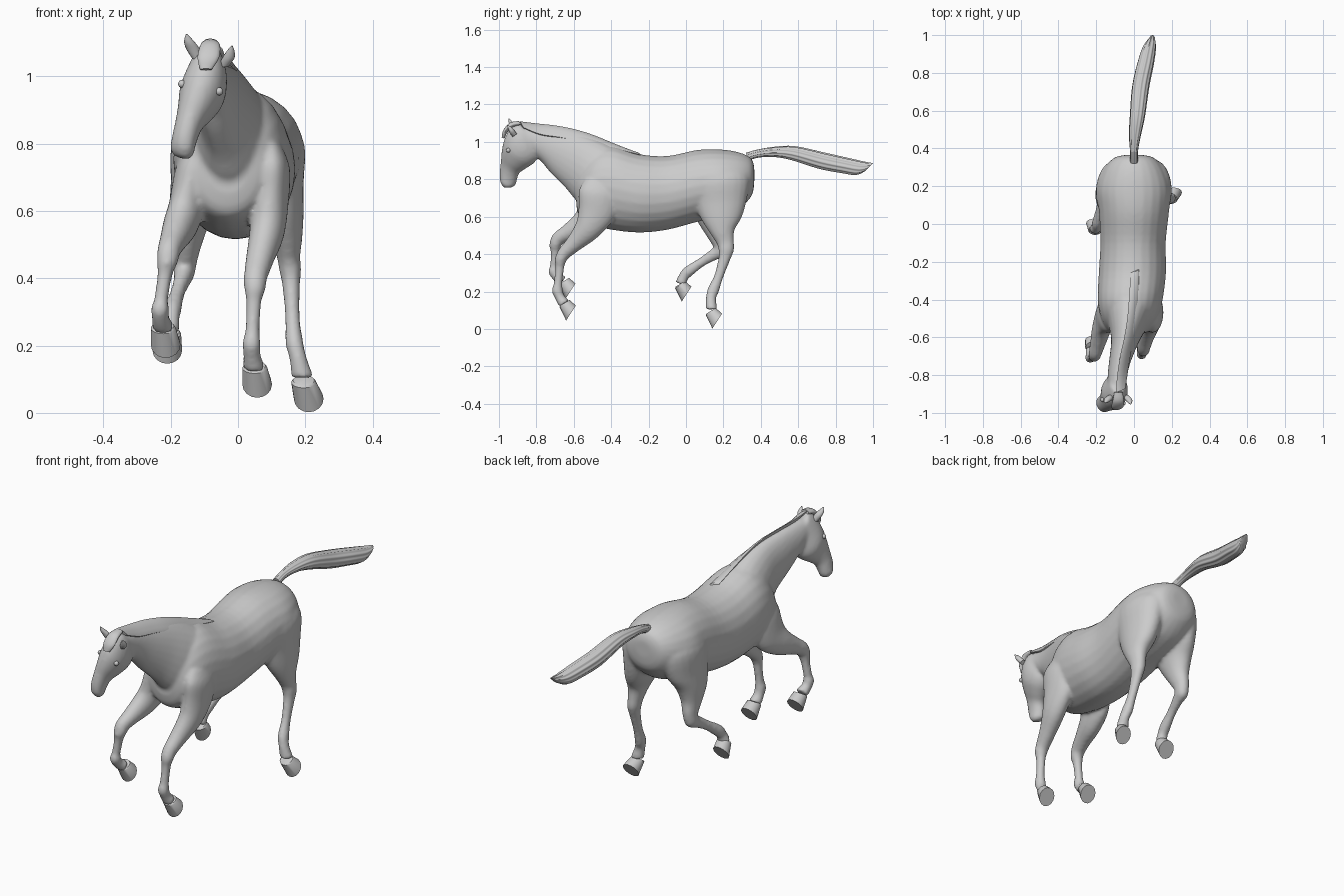
import bpy, bmesh, math
from mathutils import Vector as V


def catmull(p, i, t):
    """Smooth interpolation of a list of number tuples."""
    n = len(p) - 1
    q = [p[max(0, min(n, i + k))] for k in (-1, 0, 1, 2)]
    return [0.5 * (2 * b + (c - a) * t + (2 * a - 5 * b + 4 * c - d) * t * t
                   + (3 * b - a - 3 * c + d) * t ** 3) for a, b, c, d in zip(*q)]


def loft(bm, stations, sides=24, steps=4, axis=(1, 0, 0), ridges=0, depth=0.0):
    """Skin elliptical rings; station = upper point, lower point, half width."""
    flat = [(*a, *b, w) for a, b, w in stations]
    rows = [catmull(flat, i, k / steps) for i in range(len(flat) - 1) for k in range(steps)]
    rows.append(flat[-1])
    ax, rings = V(axis).normalized(), []
    for r in rows:
        a, b, w = V(r[:3]), V(r[3:6]), r[6]
        mid, half = (a + b) / 2, (a - b) / 2
        ring = []
        for j in range(sides):
            t = math.tau * j / sides
            s = 1 + depth * math.cos(ridges * t)
            ring.append(bm.verts.new(mid + s * (half * math.cos(t) + ax * w * math.sin(t))))
        rings.append(ring)
    faces = [bm.faces.new(rings[0]), bm.faces.new(rings[-1])]
    for r, q in zip(rings, rings[1:]):
        for j in range(sides):
            k = (j + 1) % sides
            faces.append(bm.faces.new((r[j], r[k], q[k], q[j])))
    bmesh.ops.recalc_face_normals(bm, faces=faces)


def limb(bm, pts, **kw):
    """Loft along a path of (x, y, z, half width, half depth)."""
    st = []
    for i, (x, y, z, w, d) in enumerate(pts):
        p, q = pts[max(0, i - 1)], pts[min(len(pts) - 1, i + 1)]
        n = V((0, -(q[2] - p[2]), q[1] - p[1])).normalized() * d
        c = V((x, y, z))
        st.append((c - n, c + n, w))
    loft(bm, st, **kw)


def finish(name, bm, angle=50):
    me = bpy.data.meshes.new(name)
    bm.to_mesh(me)
    bm.free()
    ob = bpy.data.objects.new(name, me)
    bpy.context.collection.objects.link(ob)
    bpy.ops.object.select_all(action='DESELECT')
    ob.select_set(True)
    bpy.context.view_layer.objects.active = ob
    bpy.ops.object.shade_smooth_by_angle(angle=math.radians(angle))
    return ob


def plane(rows):
    """Rows of x, y1, z1, y2, z2, half width -> loft stations."""
    return [((x, a, b), (x, c, d), w) for x, a, b, c, d, w in rows]


body = bmesh.new()

# torso
loft(body, plane([
    (0, .365, .87, .365, .78, .05), (0, .345, .915, .35, .71, .11),
    (0, .28, .945, .28, .64, .165), (0, .18, .96, .18, .60, .195),
    (0, .06, .957, .06, .572, .185), (-.005, -.1, .925, -.1, .53, .173),
    (-.008, -.25, .935, -.25, .515, .178), (-.02, -.4, .98, -.4, .53, .172),
    (-.025, -.5, .95, -.5, .555, .15), (-.03, -.565, .86, -.565, .59, .11),
    (-.03, -.585, .78, -.585, .65, .06)]))

# neck
loft(body, plane([
    (-.01, -.27, .935, -.42, .62, .10), (-.02, -.38, .975, -.52, .64, .13),
    (-.03, -.47, 1.015, -.59, .69, .105), (-.045, -.58, 1.05, -.645, .755, .076),
    (-.07, -.70, 1.07, -.72, .83, .06), (-.085, -.80, 1.08, -.765, .885, .053),
    (-.09, -.88, 1.085, -.81, .93, .05)]))

# head, turned and tilted to one side
loft(body, plane([
    (-.085, -.89, 1.10, -.80, 1.0, .042), (-.09, -.94, 1.075, -.79, .925, .06),
    (-.107, -.972, 1.01, -.815, .885, .068), (-.125, -.985, .95, -.86, .855, .055),
    (-.145, -.99, .89, -.893, .83, .042), (-.16, -.997, .83, -.905, .79, .038),
    (-.166, -.992, .785, -.915, .765, .036), (-.166, -.975, .758, -.935, .755, .02)]),
    axis=(1, -.2, -.2))

# front legs
limb(body, [
    (.095, -.45, .78, .04, .09), (.10, -.465, .72, .055, .11), (.095, -.48, .62, .055, .10),
    (.085, -.53, .53, .052, .07), (.065, -.60, .455, .042, .046), (.052, -.655, .40, .035, .035),
    (.05, -.672, .365, .031, .031), (.047, -.675, .33, .023, .024), (.043, -.683, .25, .021, .023),
    (.04, -.688, .205, .027, .03), (.042, -.675, .17, .026, .026), (.048, -.652, .135, .034, .031)])
limb(body, [
    (-.12, -.45, .78, .04, .09), (-.13, -.465, .72, .057, .11), (-.15, -.49, .62, .055, .10),
    (-.17, -.55, .56, .052, .07), (-.19, -.63, .515, .042, .046), (-.205, -.685, .48, .035, .037),
    (-.21, -.70, .445, .031, .031), (-.217, -.70, .41, .023, .024), (-.228, -.705, .34, .021, .022),
    (-.232, -.708, .31, .027, .029), (-.23, -.692, .28, .026, .026), (-.222, -.66, .255, .034, .031)])

# hind legs
limb(body, [
    (.09, .17, .88, .06, .11), (.10, .175, .80, .097, .165), (.115, .185, .68, .08, .14),
    (.13, .19, .59, .065, .108), (.145, .195, .52, .046, .066), (.15, .21, .465, .035, .047),
    (.155, .215, .425, .033, .042), (.158, .205, .375, .026, .032), (.162, .175, .28, .022, .025),
    (.168, .145, .205, .027, .031), (.178, .134, .165, .026, .027), (.192, .137, .105, .034, .03)])
limb(body, [
    (-.09, .17, .88, .06, .11), (-.10, .17, .80, .097, .165), (-.12, .165, .68, .08, .14),
    (-.14, .155, .59, .065, .10), (-.15, .17, .51, .046, .062), (-.155, .185, .455, .035, .046),
    (-.16, .18, .415, .032, .04), (-.165, .145, .395, .026, .031), (-.18, .08, .355, .022, .025),
    (-.195, .01, .305, .027, .03), (-.2, -.015, .275, .026, .027), (-.206, -.028, .24, .034, .03)])

# merge the lofts into one skin
skin = finish("body", body)
rm = skin.modifiers.new("merge", 'REMESH')
rm.mode = 'VOXEL'
rm.voxel_size = .009
rm.use_smooth_shade = True
sm = skin.modifiers.new("soften", 'SMOOTH')
sm.factor = .5
sm.iterations = 6

# hooves: x, y, z of the sole centre and x of the coronet
for name, cx, x, y, z in [("front_hoof_right", .05, .057, -.615, .085),
                          ("front_hoof_left", -.222, -.215, -.617, .203),
                          ("hind_hoof_right", .195, .21, .167, .042),
                          ("hind_hoof_left", -.206, -.21, .003, .186)]:
    bm = bmesh.new()
    loft(bm, [((cx, y - .058, z + .04), (cx, y - .008, z + .07), .032),
              ((cx, y - .061, z + .032), (cx, y - .004, z + .066), .037),
              ((x, y - .026, z - .04), (x, y + .026, z + .04), .044)], sides=16, steps=1)
    finish(name, bm, 40)

# tail
bm = bmesh.new()
loft(bm, plane([
    (0, .32, .94, .33, .90, .02), (0, .38, .957, .39, .917, .02), (.005, .47, .972, .47, .92, .03),
    (.018, .58, .975, .56, .905, .038), (.035, .74, .94, .71, .858, .043),
    (.06, .86, .913, .83, .835, .042), (.08, .95, .893, .91, .824, .034),
    (.097, 1.0, .885, .96, .845, .014)]), sides=48, ridges=11, depth=.07)
finish("tail", bm, 60)

# mane, falling to one side of the crest
bm = bmesh.new()
crest = [(-.005, -.26, .937, .008), (-.012, -.38, .985, .03), (-.022, -.5, 1.033, .055),
         (-.038, -.6, 1.063, .06), (-.06, -.7, 1.082, .06), (-.075, -.8, 1.093, .055),
         (-.082, -.89, 1.105, .03)]
loft(bm, [((x - .012, y, z + .004), (x + .028 + .25 * d, y + .02, z - d), .009)
          for x, y, z, d in crest], sides=16, axis=(.8, 0, .6), ridges=5, depth=.06)
finish("mane", bm)

# forelock
bm = bmesh.new()
limb(bm, [(-.082, -.89, 1.10, .022, .012), (-.083, -.935, 1.09, .03, .014),
          (-.088, -.967, 1.055, .032, .012), (-.095, -.978, 1.02, .018, .008)], sides=16)
finish("forelock", bm)

# ears
for name, pts in [("ear_left", [(-.122, -.915, 1.055, .016, .014), (-.135, -.925, 1.083, .02, .014),
                                (-.146, -.938, 1.105, .014, .01), (-.153, -.948, 1.125, .002, .002)]),
                  ("ear_right", [(-.04, -.915, 1.035, .016, .014), (-.028, -.93, 1.055, .018, .014),
                                 (-.022, -.942, 1.073, .012, .01), (-.018, -.955, 1.09, .002, .002)])]:
    bm = bmesh.new()
    limb(bm, pts, sides=12)
    finish(name, bm)

# eyes
for name, loc in [("eye_left", (-.166, -.93, .977)), ("eye_right", (-.056, -.95, .955))]:
    bm = bmesh.new()
    bmesh.ops.create_uvsphere(bm, u_segments=12, v_segments=8, radius=.012)
    bmesh.ops.translate(bm, vec=V(loc), verts=bm.verts)
    finish(name, bm)
